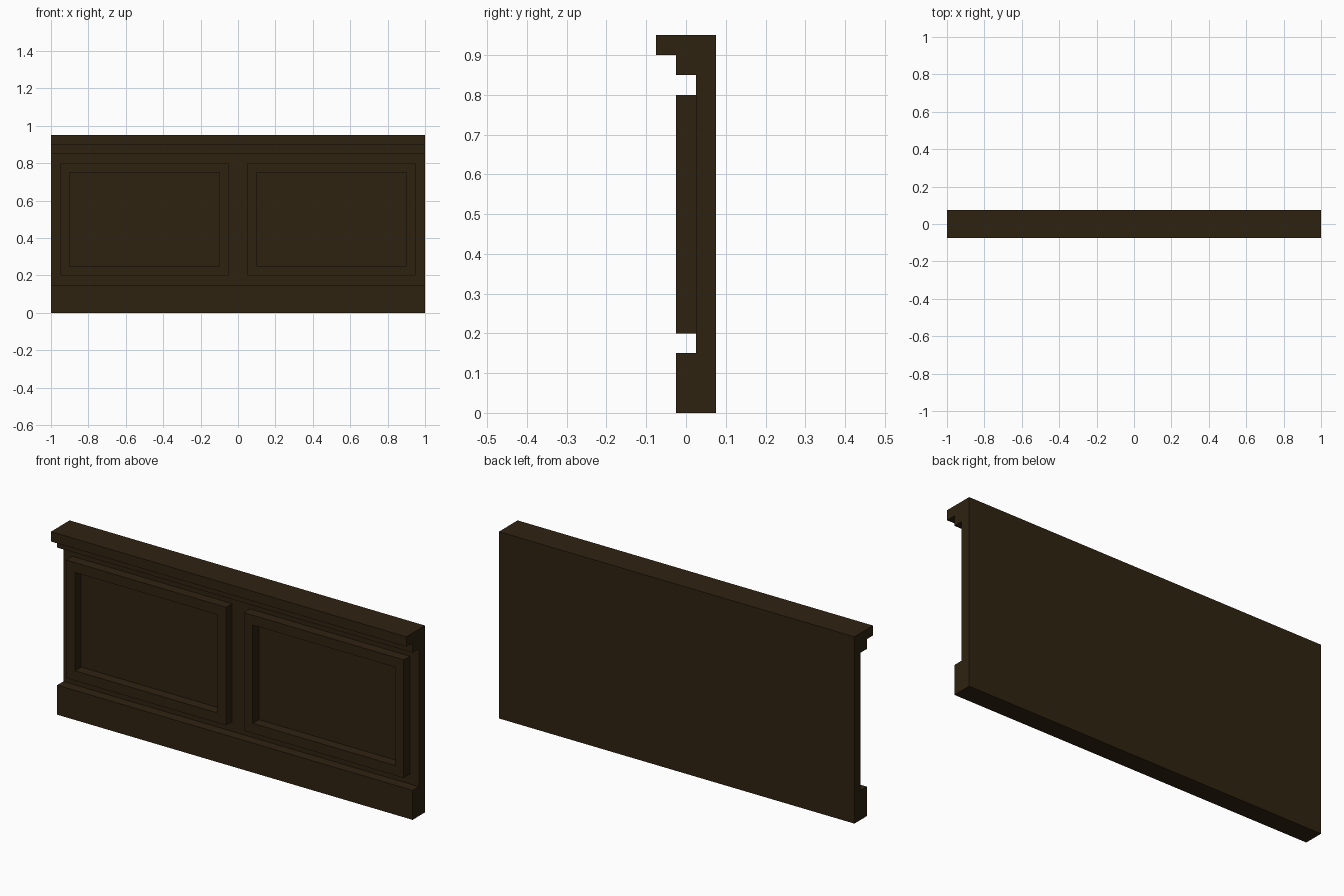
import bpy, bmesh

if "Cube" in bpy.data.objects:
    bpy.data.objects.remove(bpy.data.objects["Cube"])

wood = bpy.data.materials.new("dark_brown_wood")
wood.diffuse_color = (0.028, 0.0165, 0.0055, 1)
wood.use_nodes = True
wood.node_tree.nodes["Principled BSDF"].inputs["Base Color"].default_value = wood.diffuse_color


def extrude_outline(name, rings, direction):
    """Sweep closed rings of quads/ngons along a direction into a solid."""
    bm = bmesh.new()
    faces = [bm.faces.new([bm.verts.new(p) for p in ring]) for ring in rings]
    bmesh.ops.remove_doubles(bm, verts=bm.verts, dist=1e-5)
    result = bmesh.ops.extrude_face_region(bm, geom=bm.faces[:], use_keep_orig=True)
    moved = [g for g in result["geom"] if isinstance(g, bmesh.types.BMVert)]
    bmesh.ops.translate(bm, verts=moved, vec=direction)
    bmesh.ops.recalc_face_normals(bm, faces=bm.faces)
    mesh = bpy.data.meshes.new(name)
    bm.to_mesh(mesh)
    bm.free()
    mesh.materials.append(wood)
    obj = bpy.data.objects.new(name, mesh)
    bpy.context.collection.objects.link(obj)
    return obj


# Wall body: baseboard, back panel and stepped top rail in one profile (y, z)
profile = [(0.075, 0), (0.075, 0.95), (-0.075, 0.95), (-0.075, 0.9),
           (-0.025, 0.9), (-0.025, 0.85), (0.025, 0.85), (0.025, 0.15),
           (-0.025, 0.15), (-0.025, 0)]
extrude_outline("wainscot_body", [[(-1, y, z) for y, z in profile]], (2, 0, 0))


# Raised mitred frames, left and right
def rectangle(cx, half_w, half_h):
    return [(cx + sx * half_w, -0.025, 0.5 + sz * half_h)
            for sx, sz in ((-1, -1), (1, -1), (1, 1), (-1, 1))]


for side, cx in (("left", -0.5), ("right", 0.5)):
    outer, inner = rectangle(cx, 0.45, 0.3), rectangle(cx, 0.4, 0.25)
    quads = [[outer[i], outer[(i + 1) % 4], inner[(i + 1) % 4], inner[i]]
             for i in range(4)]
    extrude_outline(side + "_panel_frame", quads, (0, 0.05, 0))
